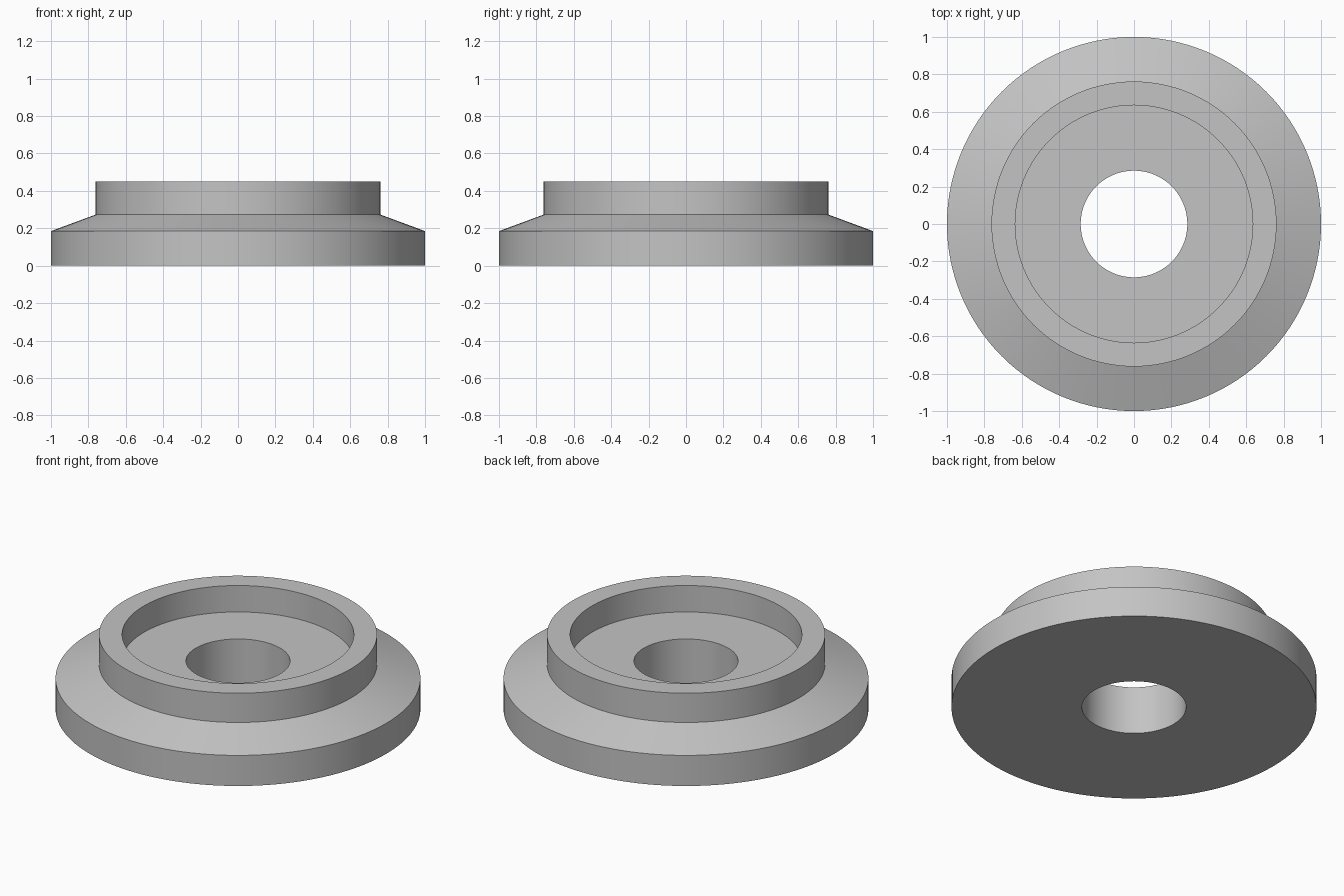
import bpy
import bmesh
import math

cube = bpy.data.objects.get("Cube")
if cube:
    bpy.data.objects.remove(cube, do_unlink=True)

SEGMENTS = 128

# Plain grey material
grey = bpy.data.materials.new("grey")
grey.use_nodes = True
colour = (0.55, 0.55, 0.55, 1)
grey.diffuse_color = colour
grey.node_tree.nodes["Principled BSDF"].inputs["Base Color"].default_value = colour


def lathe(name, profile):
    """Turn a closed (radius, height) profile around the z axis."""
    bm = bmesh.new()
    rings = []
    for i in range(SEGMENTS):
        a = 2 * math.pi * i / SEGMENTS
        rings.append([bm.verts.new((r * math.cos(a), r * math.sin(a), z))
                      for r, z in profile])
    count = len(profile)
    for i, ring in enumerate(rings):
        following = rings[(i + 1) % SEGMENTS]
        for j in range(count):
            k = (j + 1) % count
            bm.faces.new((ring[j], following[j], following[k], ring[k]))
    bmesh.ops.recalc_face_normals(bm, faces=bm.faces)
    mesh = bpy.data.meshes.new(name)
    bm.to_mesh(mesh)
    bm.free()
    mesh.materials.append(grey)
    obj = bpy.data.objects.new(name, mesh)
    bpy.context.collection.objects.link(obj)
    return obj


# Flanged collar: flange, sloped shoulder, raised rim, recess and bore
collar = lathe("flanged_collar", [
    (0.285, 0), (1, 0), (1, 0.185), (0.762, 0.273),
    (0.762, 0.45), (0.635, 0.45), (0.635, 0.29), (0.285, 0.29),
])

bpy.ops.object.select_all(action="DESELECT")
collar.select_set(True)
bpy.context.view_layer.objects.active = collar
bpy.ops.object.shade_smooth_by_angle(angle=math.radians(15))
